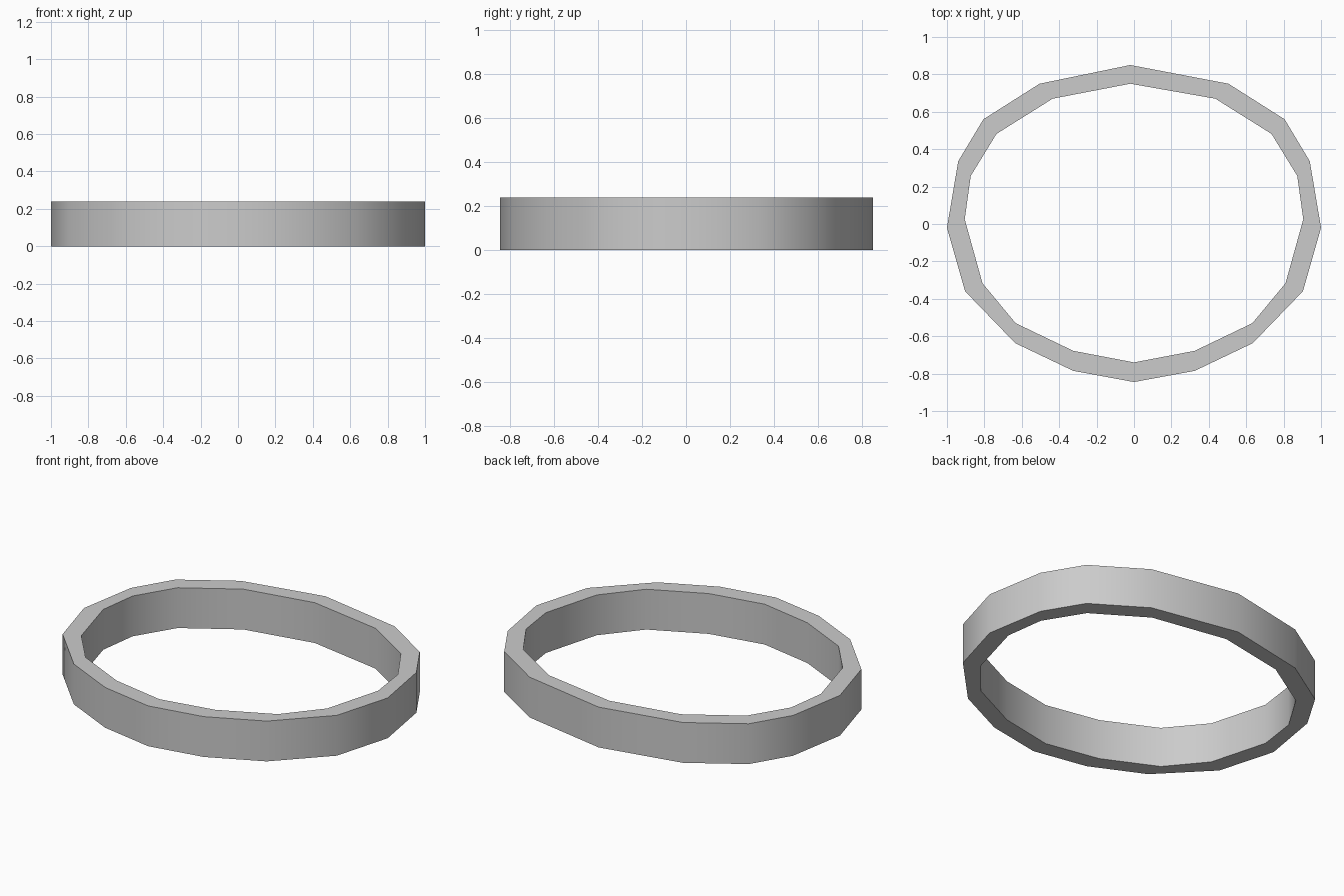
import bpy, bmesh, math

if "Cube" in bpy.data.objects:
    bpy.data.objects.remove(bpy.data.objects["Cube"])

HEIGHT = 0.24

# Right half of each outline, from back to front (x, y)
OUTER = [(0.505, 0.75), (0.805, 0.56), (0.94, 0.335), (1.0, -0.02),
         (0.903, -0.36), (0.635, -0.637), (0.325, -0.785)]
INNER = [(0.435, 0.67), (0.735, 0.482), (0.873, 0.257), (0.905, 0.025),
         (0.81, -0.317), (0.633, -0.53), (0.325, -0.678)]


def full_loop(half, back, front):
    """Close a half outline by mirroring it across x = 0."""
    return [back] + half + [front] + [(-x, y) for x, y in reversed(half)]


outer = full_loop(OUTER, (-0.02, 0.85), (0.0, -0.845))
inner = full_loop(INNER, (-0.02, 0.75), (0.0, -0.74))

# Ring: four loops joined as a closed rectangular section
bm = bmesh.new()
section = [(outer, 0), (outer, HEIGHT), (inner, HEIGHT), (inner, 0)]
loops = [[bm.verts.new((x, y, z)) for x, y in pts] for pts, z in section]
n = len(outer)
for k in range(4):
    a, b = loops[k], loops[(k + 1) % 4]
    for i in range(n):
        j = (i + 1) % n
        bm.faces.new((a[i], a[j], b[j], b[i]))
bmesh.ops.recalc_face_normals(bm, faces=bm.faces)

mesh = bpy.data.meshes.new("ring_band")
bm.to_mesh(mesh)
bm.free()
ring = bpy.data.objects.new("ring_band", mesh)
bpy.context.collection.objects.link(ring)

# Smooth walls, sharp rims
bpy.context.view_layer.objects.active = ring
ring.select_set(True)
bpy.ops.object.shade_smooth_by_angle(angle=math.radians(30))
